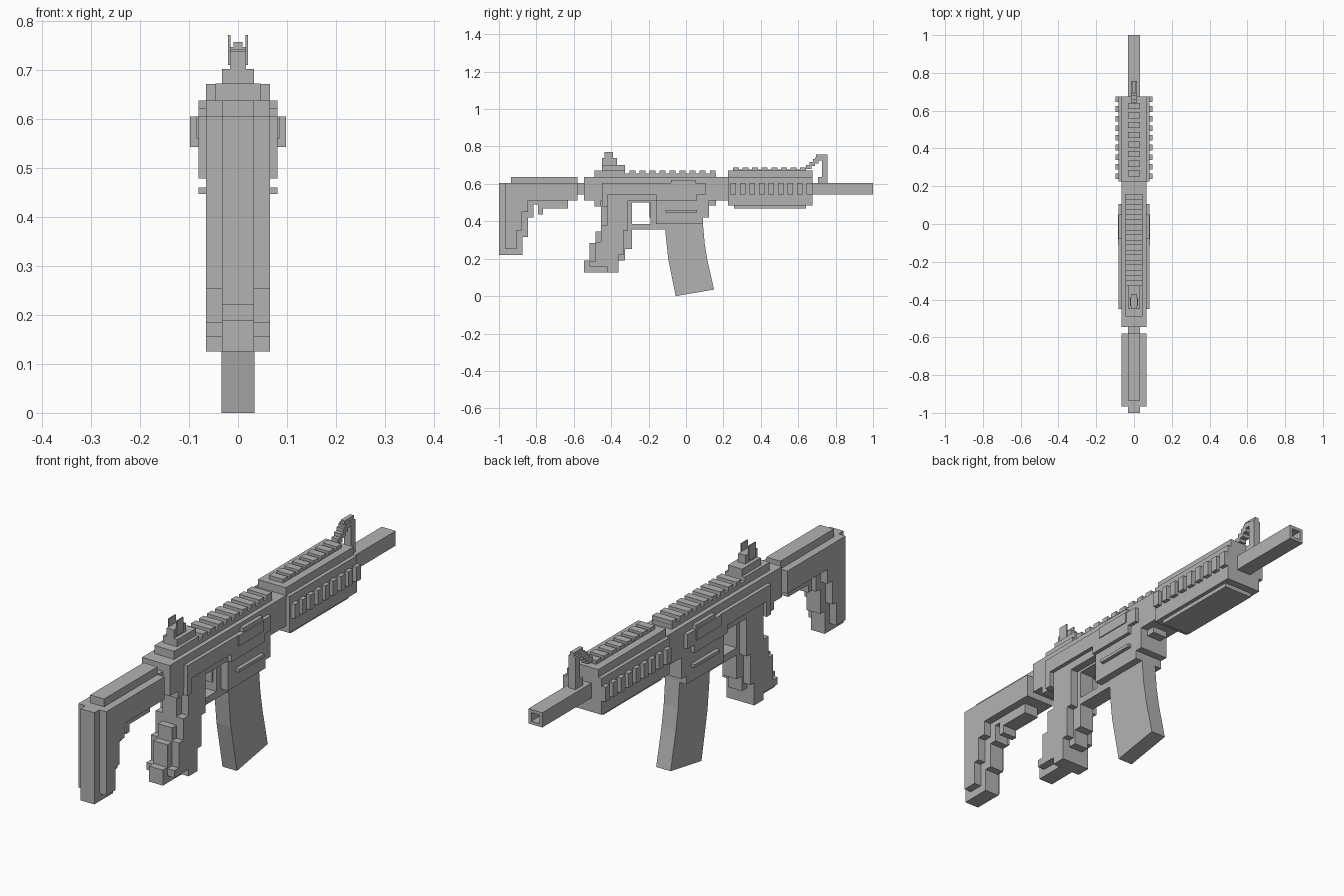
import bpy, bmesh

grey = bpy.data.materials.new("plain grey")
grey.diffuse_color = (0.45, 0.45, 0.45, 1)


def prism(name, pts, w, x=0.0):
    """Side profile (y, z) extruded to half width w about x."""
    bm = bmesh.new()
    f = bm.faces.new([bm.verts.new((x - w, y, z)) for y, z in pts])
    ext = bmesh.ops.extrude_face_region(bm, geom=[f])
    vs = [g for g in ext["geom"] if isinstance(g, bmesh.types.BMVert)]
    bmesh.ops.translate(bm, verts=vs, vec=(2 * w, 0, 0))
    bmesh.ops.recalc_face_normals(bm, faces=bm.faces)
    me = bpy.data.meshes.new(name)
    bm.to_mesh(me)
    bm.free()
    me.materials.append(grey)
    ob = bpy.data.objects.new(name, me)
    bpy.context.collection.objects.link(ob)
    return ob


def box(name, w, y0, y1, z0, z1, x=0.0):
    return prism(name, [(y0, z0), (y1, z0), (y1, z1), (y0, z1)], w, x)


N, W, X = 0.0325, 0.065, 0.081  # narrow, wide and extra wide half widths

# Barrel with a square bore
box("barrel", N, 0.64, 0.9, 0.543, 0.605)
for s in (-1, 1):
    box("muzzle_side", 0.007, 0.9, 1.0, 0.543, 0.605, s * 0.0255)
box("muzzle_top", 0.0185, 0.9, 1.0, 0.592, 0.605)
box("muzzle_bottom", 0.0185, 0.9, 1.0, 0.543, 0.556)

# Stock: narrow core and wide side layer
prism("stock_core", [
    (-1, 0.22), (-0.875, 0.22), (-0.875, 0.315), (-0.845, 0.315), (-0.845, 0.42),
    (-0.815, 0.42), (-0.815, 0.49), (-0.79, 0.49), (-0.79, 0.435), (-0.765, 0.435),
    (-0.765, 0.468), (-0.632, 0.468), (-0.632, 0.51), (-0.58, 0.51),
    (-0.58, 0.638), (-0.935, 0.638), (-0.935, 0.605), (-1, 0.605)], N)
prism("stock_sides", [
    (-0.967, 0.253), (-0.905, 0.253), (-0.905, 0.35), (-0.88, 0.35), (-0.88, 0.45),
    (-0.845, 0.45), (-0.845, 0.51), (-0.58, 0.51), (-0.58, 0.605), (-0.967, 0.605)], W)
box("stock_tube", N, -0.6, -0.53, 0.543, 0.605)

# Receiver body and magazine well
prism("receiver", [
    (-0.545, 0.51), (-0.49, 0.51), (-0.49, 0.478), (-0.455, 0.478), (-0.455, 0.51),
    (-0.16, 0.51), (-0.16, 0.385), (0.09, 0.385), (0.09, 0.42), (0.122, 0.42),
    (0.122, 0.51), (0.235, 0.51), (0.235, 0.638), (-0.545, 0.638)], W)
prism("magazine_well", [
    (-0.19, 0.355), (0.09, 0.355), (0.09, 0.42), (0.122, 0.42), (0.122, 0.485),
    (0.16, 0.485), (0.16, 0.655), (-0.49, 0.655), (-0.49, 0.5), (-0.19, 0.5)], N)
prism("receiver_side_panel", [
    (-0.45, 0.478), (-0.42, 0.478), (-0.42, 0.543), (-0.16, 0.543), (-0.16, 0.51),
    (0.06, 0.51), (0.06, 0.543), (0.105, 0.543), (0.105, 0.605), (-0.45, 0.605)], X)
box("side_rib", X, -0.11, 0.06, 0.447, 0.46)
box("ejection_port", X + 0.004, -0.115, 0.05, 0.56, 0.605)
box("port_cover", 0.01, -0.08, 0.05, 0.605, 0.622, -0.071)
box("port_cover", 0.01, -0.08, 0.05, 0.605, 0.622, 0.071)

# Trigger and guard
box("trigger_guard", N, -0.31, -0.16, 0.355, 0.385)
box("trigger", 0.016, -0.195, -0.175, 0.42, 0.52)

# Stepped pistol grip
prism("grip_core", [
    (-0.545, 0.125), (-0.36, 0.125), (-0.36, 0.19), (-0.325, 0.19), (-0.325, 0.253),
    (-0.29, 0.253), (-0.29, 0.52), (-0.455, 0.52), (-0.455, 0.345), (-0.485, 0.345),
    (-0.485, 0.285), (-0.515, 0.285), (-0.515, 0.19), (-0.545, 0.19)], N)
prism("grip_sides", [
    (-0.515, 0.155), (-0.42, 0.155), (-0.42, 0.125), (-0.36, 0.125), (-0.36, 0.22),
    (-0.335, 0.22), (-0.335, 0.35), (-0.31, 0.35), (-0.31, 0.52), (-0.42, 0.52),
    (-0.42, 0.38), (-0.455, 0.38), (-0.455, 0.29), (-0.485, 0.29), (-0.485, 0.185),
    (-0.515, 0.185)], W)

# Curved magazine
prism("magazine", [
    (-0.055, 0.0), (0.15, 0.035), (0.115, 0.19), (0.1, 0.28), (0.09, 0.39),
    (-0.112, 0.39), (-0.108, 0.32), (-0.095, 0.2)], 0.0335)

# Receiver top rail
box("top_rail", 0.046, -0.49, 0.16, 0.63, 0.655)
for i in range(9):
    y = 0.143 - i * 0.0535
    box("top_rail_tooth", 0.046, y - 0.016, y + 0.016, 0.65, 0.672)

# Rear sight
box("rear_sight_base", 0.046, -0.49, -0.325, 0.65, 0.672)
box("rear_sight_step", N, -0.45, -0.325, 0.67, 0.702)
box("rear_sight_block", 0.0165, -0.45, -0.37, 0.70, 0.738)
for s in (-1, 1):
    box("rear_sight_ear", 0.0025, -0.435, -0.39, 0.71, 0.771, s * 0.018)

# Handguard
box("handguard_core", W, 0.225, 0.675, 0.485, 0.671)
box("handguard_bottom", W, 0.257, 0.642, 0.468, 0.5)
box("handguard_sides", X, 0.225, 0.675, 0.485, 0.638)
box("handguard_rail", N, 0.257, 0.642, 0.66, 0.677)
for i in range(9):
    y = 0.66 - i * 0.051
    box("side_rail_tooth", 0.098, y - 0.015, y + 0.015, 0.543, 0.605)
for i in range(8):
    y = 0.625 - i * 0.051
    box("handguard_rail_tooth", N, y - 0.016, y + 0.016, 0.67, 0.687)

# Front sight: post, stepped strut and cap
box("front_sight_post", 0.016, 0.728, 0.757, 0.6, 0.74)
box("front_sight_foot", 0.016, 0.705, 0.735, 0.6, 0.638)
box("front_sight_cap", 0.009, 0.695, 0.757, 0.735, 0.757)
for i in range(4):
    y, z = 0.642 + i * 0.018, 0.68 + i * 0.015
    box("front_sight_strut", 0.016, y, y + 0.03, z, z + 0.022)
box("front_sight_bridge", 0.016, 0.69, 0.757, 0.725, 0.742)
